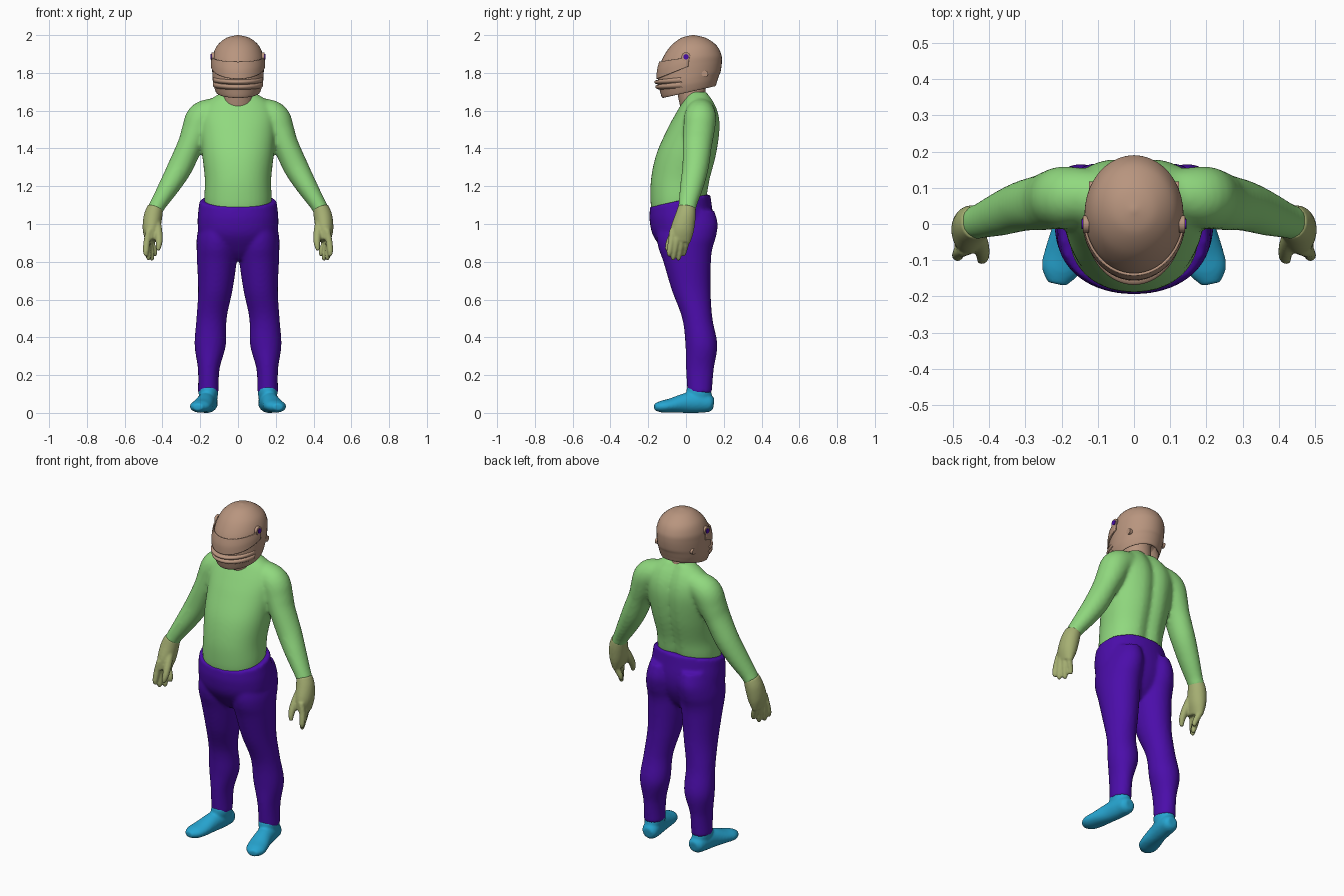
import bpy, bmesh, math
from mathutils import Vector, Matrix

if "Cube" in bpy.data.objects:
    bpy.data.objects.remove(bpy.data.objects["Cube"])

def material(name, rgb):
    m = bpy.data.materials.new(name)
    m.diffuse_color = (*rgb, 1)
    m.use_nodes = True
    m.node_tree.nodes["Principled BSDF"].inputs["Base Color"].default_value = m.diffuse_color
    return m

TAN = material("tan", (.48, .30, .21))
GREEN = material("green", (.28, .69, .21))
PURPLE = material("purple", (.07, .004, .40))
OLIVE = material("olive", (.38, .43, .17))
BLUE = material("blue", (.02, .38, .64))

def spline(pts, steps=6):
    """Catmull-Rom interpolation of tuples."""
    p = [pts[0]] + list(pts) + [pts[-1]]
    out = []
    for i in range(1, len(p) - 2):
        for k in range(steps):
            t = k / steps
            out.append(tuple(.5 * (2*b + (c-a)*t + (2*a-5*b+4*c-d)*t*t + (3*b-a-3*c+d)*t**3)
                             for a, b, c, d in zip(*p[i-1:i+3])))
    return out + [tuple(pts[-1])]

def skin(bm, rings, closed=True):
    vs = [[bm.verts.new(c) for c in r] for r in rings]
    n = len(vs[0])
    for a, b in zip(vs, vs[1:]):
        for i in range(n if closed else n - 1):
            j = (i + 1) % n
            bm.faces.new((a[i], a[j], b[j], b[i]))
    if closed:
        bm.faces.new(vs[0])
        bm.faces.new(vs[-1])

def stack(bm, pts, s=1, arc=None, groove=0, steps=6, power=1.0):
    """Stacked ovals: (x, y front, z front, y back, z back, half width)."""
    n = 40
    rings = []
    for x, yf, zf, yb, zb, rx in spline(pts, steps):
        ring = []
        for i in range(n):
            a = 2*math.pi*i/n if arc is None else arc*(2*i/(n-1) - 1)
            sn, c = math.sin(a), math.cos(a)
            sn = math.copysign(abs(sn)**power, sn)
            c = math.copysign(abs(c)**power, c)
            y = (yf+yb)/2 - c*(yb-yf)/2
            if c < 0:
                y -= groove*math.exp(-(sn*rx/.035)**2)
            ring.append((s*(x + rx*sn), y, (zf+zb)/2 - c*(zb-zf)/2))
        rings.append(ring)
    skin(bm, rings, arc is None)

def tube(bm, pts, s=1, ref=(0, 1, 0), n=24):
    """Swept oval along a path: (x, y, z, radius across, radius along ref)."""
    p = spline(pts)
    rings = []
    for i, q in enumerate(p):
        t = (Vector(p[min(i+1, len(p)-1)][:3]) - Vector(p[max(i-1, 0)][:3])).normalized()
        u = Vector(ref).cross(t).normalized()
        v = t.cross(u)
        ring = []
        for k in range(n):
            a = 2*math.pi*k/n
            c = Vector(q[:3]) + u*q[3]*math.cos(a) + v*q[4]*math.sin(a)
            ring.append((s*c.x, c.y, c.z))
        rings.append(ring)
    skin(bm, rings)

def finish(name, bm, mat, voxel=0, smooth=6):
    bmesh.ops.recalc_face_normals(bm, faces=bm.faces)
    for f in bm.faces:
        f.smooth = True
    me = bpy.data.meshes.new(name)
    bm.to_mesh(me)
    bm.free()
    me.materials.append(mat)
    ob = bpy.data.objects.new(name, me)
    bpy.context.collection.objects.link(ob)
    if voxel:
        r = ob.modifiers.new("fuse", 'REMESH')
        r.mode, r.voxel_size, r.use_smooth_shade = 'VOXEL', voxel, True
        m = ob.modifiers.new("soften", 'SMOOTH')
        m.factor, m.iterations = .5, smooth
    return ob

def level(x, z, yf, yb, rx):
    return (x, yf, z, yb, z, rx)

# shirt: torso with both arms blended in
bm = bmesh.new()
stack(bm, [(0, -.18, 1.06, .11, 1.12, .175), (0, -.188, 1.12, .122, 1.17, .178),
           level(0, 1.24, -.185, .135, .176), level(0, 1.37, -.157, .168, .19),
           level(0, 1.50, -.10, .185, .20), level(0, 1.58, -.057, .178, .20),
           level(0, 1.64, -.022, .155, .17), level(0, 1.68, 0, .13, .115),
           level(0, 1.70, .01, .12, .08)], groove=.022, power=.93)
for s in (1, -1):
    tube(bm, [(.10, .08, 1.60, .07, .07), (.185, .075, 1.565, .085, .085), (.222, .068, 1.49, .078, .083),
              (.252, .06, 1.42, .068, .078), (.307, .05, 1.30, .066, .07), (.364, .03, 1.20, .056, .062),
              (.42, .01, 1.11, .044, .05), (.442, .005, 1.07, .042, .047)], s)
finish("shirt", bm, GREEN, .01, 7)

# trousers: pelvis and two legs
bm = bmesh.new()
stack(bm, [level(0, .81, -.07, .06, .04), level(0, .86, -.12, .10, .15), level(0, .94, -.175, .135, .205),
           level(0, 1.02, -.193, .145, .214), (0, -.192, 1.07, .135, 1.11, .208),
           (0, -.19, 1.09, .128, 1.16, .203)], power=.95)
for s in (1, -1):
    stack(bm, [level(.10, 1.07, -.13, .15, .085), level(.105, 1.0, -.15, .168, .10),
               level(.11, .93, -.155, .158, .108), level(.111, .87, -.145, .14, .108),
               level(.112, .80, -.12, .132, .105), level(.12, .65, -.075, .13, .091),
               level(.14, .50, -.02, .14, .08), level(.147, .36, -.003, .166, .083),
               level(.155, .23, 0, .147, .057), level(.157, .105, .008, .137, .055)], s)
finish("trousers", bm, PURPLE, .01, 5)

for s, side in ((1, "left"), (-1, "right")):
    # shoe, toes turned outwards
    bm = bmesh.new()
    tube(bm, [(.152, .147, .047, .028, .028), (.153, .125, .05, .046, .046), (.16, .07, .057, .05, .057),
              (.172, 0, .052, .05, .053), (.19, -.08, .039, .057, .038), (.205, -.13, .033, .052, .031),
              (.213, -.166, .031, .026, .018)], s, (0, 0, 1))
    stack(bm, [level(.157, .04, .03, .12, .04), (.157, .003, .10, .135, .09, .051),
               (.157, .006, .14, .134, .112, .051)], s)
    finish(side + "_shoe", bm, BLUE, .007, 5)

    # glove: palm, four fingers and thumb
    bm = bmesh.new()
    tube(bm, [(.436, .005, 1.09, .042, .047), (.45, -.003, 1.04, .049, .055),
              (.459, -.02, .97, .046, .062), (.463, -.033, .91, .028, .056)], s)
    for x, y, tx, ty, tz in ((.478, -.072, .488, -.088, .835), (.475, -.045, .475, -.066, .815),
                             (.466, -.018, .458, -.038, .812), (.457, .008, .442, -.010, .835)):
        tube(bm, [(x - .008, y, .97, .017, .017), (x + .004, y - .006, .91, .018, .017),
                  (tx, ty, tz + .02, .016, .015), (tx - .003, ty - .003, tz - .006, .008, .008)], s, n=12)
    tube(bm, [(.435, -.02, 1.03, .022, .022), (.422, -.06, .96, .022, .022),
              (.418, -.09, .90, .018, .018), (.424, -.102, .86, .010, .010)], s, n=12)
    finish(side + "_glove", bm, OLIVE, .006, 4)

# neck
bm = bmesh.new()
stack(bm, [level(0, 1.62, -.03, .13, .085), level(0, 1.69, -.045, .105, .078), level(0, 1.80, -.06, .10, .08)])
finish("neck", bm, TAN)

# helmet shell with rolled lower edge
bm = bmesh.new()
stack(bm, [(0, -.095, 1.77, .125, 1.79, .10), (0, -.105, 1.69, .14, 1.74, .108),
           (0, -.125, 1.668, .155, 1.73, .116), (0, -.14, 1.71, .165, 1.755, .129),
           (0, -.147, 1.74, .175, 1.785, .134), (0, -.147, 1.78, .184, 1.81, .136),
           (0, -.141, 1.83, .19, 1.86, .137), (0, -.120, 1.885, .186, 1.90, .133),
           (0, -.080, 1.943, .160, 1.947, .110), (0, -.025, 1.985, .105, 1.985, .062),
           (0, .033, 2.0, .043, 2.0, .005)])
finish("helmet", bm, TAN)

# visor wrapped over the face opening
bm = bmesh.new()
stack(bm, [(0, -.153, 1.768, .186, 1.905, .140), (0, -.150, 1.815, .186, 1.905, .140),
           (0, -.139, 1.858, .184, 1.912, .138)], arc=1.55)
v = finish("visor", bm, TAN)
m = v.modifiers.new("thickness", 'SOLIDIFY')
m.thickness, m.offset = .007, 0

# chin lips
for i, dz in enumerate((0, -.026)):
    bm = bmesh.new()
    stack(bm, [(0, -.142, 1.765 + dz, .176, 1.80 + dz, .133), (0, -.166 - dz*.2, 1.758 + dz, .176, 1.79 + dz, .136),
               (0, -.164 - dz*.2, 1.744 + dz, .176, 1.78 + dz, .136), (0, -.136, 1.736 + dz, .174, 1.77 + dz, .131)],
          arc=1.35, steps=3)
    finish("chin_lip_%d" % (i + 1), bm, TAN)

# round fittings on the helmet sides
def disc(name, x, y, z, r, depth, mat):
    for s in (1, -1):
        bm = bmesh.new()
        bmesh.ops.create_cone(bm, cap_ends=True, segments=24, radius1=r, radius2=r, depth=depth,
                              matrix=Matrix.Translation((s*x, y, z)) @ Matrix.Rotation(math.pi/2, 4, 'Y'))
        ob = finish(name, bm, mat)
        bpy.context.view_layer.objects.active = ob
        ob.select_set(True)
        bpy.ops.object.shade_smooth_by_angle()
        ob.select_set(False)

disc("visor_mount", .133, 0, 1.885, .024, .016, TAN)
disc("visor_pivot", .136, 0, 1.885, .014, .018, PURPLE)
disc("side_button", .115, .10, 1.795, .017, .02, TAN)
